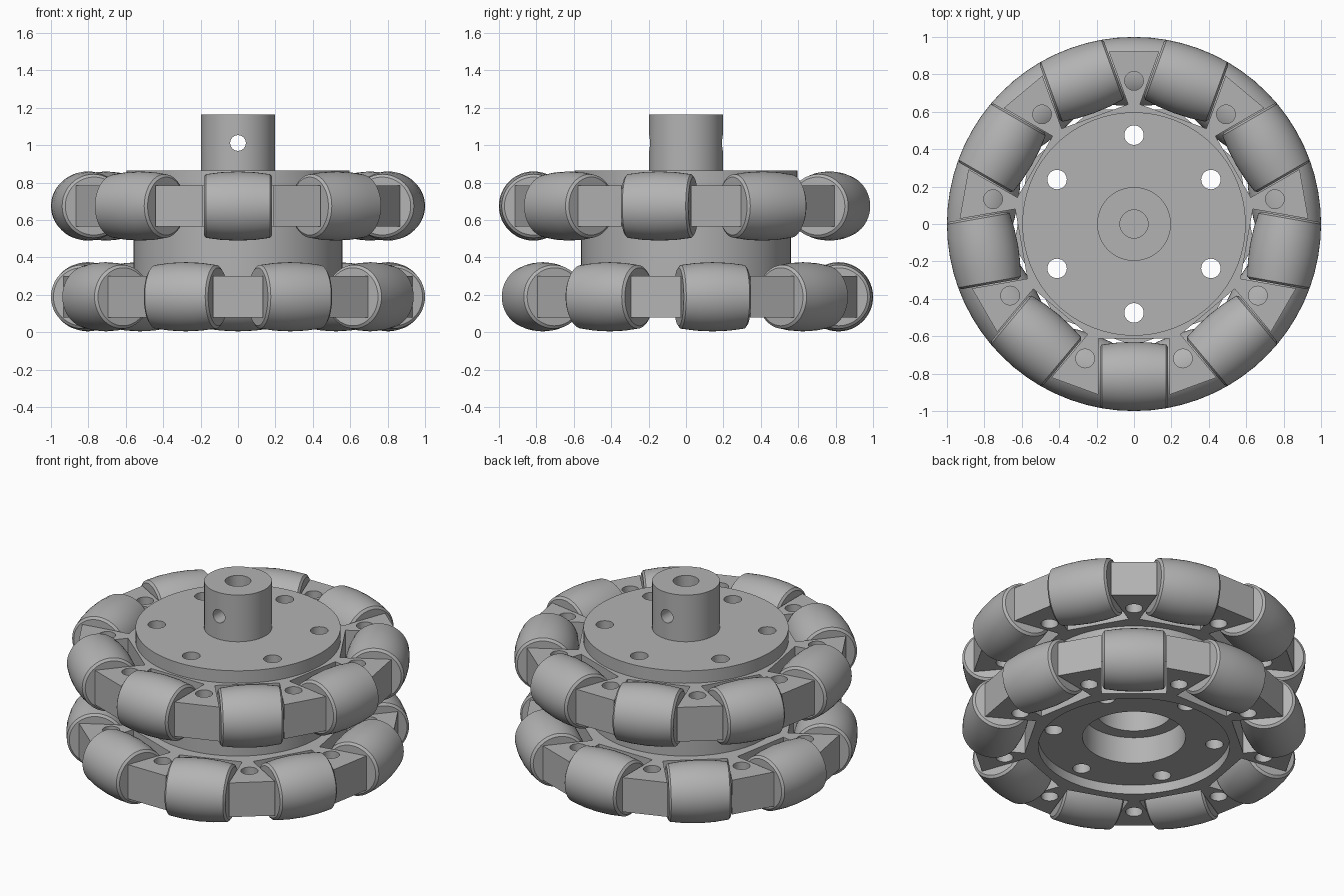
import bpy, bmesh
from math import radians, sin, cos, sqrt, pi
from mathutils import Matrix, Vector

cube = bpy.data.objects.get("Cube")
if cube:
    bpy.data.objects.remove(cube, do_unlink=True)

grey = bpy.data.materials.new("machined_grey")
grey.use_nodes = True
colour = (0.45, 0.45, 0.45, 1)
grey.diffuse_color = colour
grey.node_tree.nodes["Principled BSDF"].inputs["Base Color"].default_value = colour

ROLLERS = 9
STEP = 2 * pi / ROLLERS
AXIS_R = 0.815          # distance of roller axles from the centre
HALF = 0.183            # half length of a roller
ROWS = {"lower": (0.19, radians(90)), "upper": (0.675, radians(-90))}


def make_object(name, bm):
    bmesh.ops.recalc_face_normals(bm, faces=bm.faces)
    mesh = bpy.data.meshes.new(name)
    bm.to_mesh(mesh)
    bm.free()
    mesh.materials.append(grey)
    obj = bpy.data.objects.new(name, mesh)
    bpy.context.collection.objects.link(obj)
    return obj


def smooth(obj):
    bpy.ops.object.select_all(action='DESELECT')
    obj.select_set(True)
    bpy.context.view_layer.objects.active = obj
    bpy.ops.object.shade_smooth_by_angle(angle=radians(30))


def lathe(profile, steps):
    """Revolve (radius, height) points around z."""
    bm = bmesh.new()
    verts = [bm.verts.new((r, 0, z)) for r, z in profile]
    edges = [bm.edges.new(pair) for pair in zip(verts, verts[1:])]
    bmesh.ops.spin(bm, geom=verts + edges, cent=(0, 0, 0), axis=(0, 0, 1),
                   angle=2 * pi, steps=steps, use_merge=True)
    bmesh.ops.remove_doubles(bm, verts=bm.verts, dist=0.0002)
    return bm


def add_cylinder(bm, radius, depth, matrix, segments=32):
    bmesh.ops.create_cone(bm, cap_ends=True, segments=segments, radius1=radius,
                          radius2=radius, depth=depth, matrix=matrix)


def cut(obj, bm):
    """Subtract the cutter mesh and bake the result."""
    cutter = make_object("cutter", bm)
    cutter.hide_render = True
    mod = obj.modifiers.new("holes", 'BOOLEAN')
    mod.operation = 'DIFFERENCE'
    mod.solver = 'EXACT'
    mod.object = cutter
    bpy.ops.object.select_all(action='DESELECT')
    obj.select_set(True)
    bpy.context.view_layer.objects.active = obj
    bpy.ops.object.modifier_apply(modifier=mod.name)
    bpy.data.objects.remove(cutter, do_unlink=True)


def polar(radius, angle, z=0.0):
    return Vector((radius * cos(angle), radius * sin(angle), z))


# Hub: drum, top flange and shaft collar, with a stepped bore underneath
hub = make_object("hub", lathe([
    (0, 0.75), (0.22, 0.75), (0.22, 0.31), (0.30, 0.31), (0.30, 0.14),
    (0.56, 0.14), (0.56, 0.78), (0.597, 0.78), (0.597, 0.865), (0.197, 0.865),
    (0.197, 1.165), (0.075, 1.165), (0.075, 0.9), (0, 0.9)], 96))

# Bolt circle and the cross hole through the collar
holes = bmesh.new()
for k in range(6):
    add_cylinder(holes, 0.052, 1.0,
                 Matrix.Translation(polar(0.475, radians(90 + 60 * k), 0.5)))
add_cylinder(holes, 0.042, 0.6, Matrix.Translation((0, 0, 1.012)) @ Matrix.Rotation(pi / 2, 4, 'X'))
cut(hub, holes)
smooth(hub)


# Barrel profile that follows the wheel's outer circle, with softened ends
crown = [-0.172, -0.09, 0, 0.09, 0.172]
barrel = [(0, -HALF), (0.155, -HALF)]
barrel += [(sqrt(1 - x * x) - AXIS_R, x) for x in crown]
barrel += [(0.155, HALF), (0, HALF)]

for row, (height, start) in ROWS.items():
    # Spoked plate: tabs between straight-sided roller pockets
    bm = bmesh.new()
    outline = []
    pocket = HALF + 0.006
    for k in range(ROLLERS):
        turn = Matrix.Rotation(start + k * STEP, 4, 'Z')
        for x, y in ((0.913, -pocket), (0.612, -pocket), (0.612, pocket), (0.913, pocket)):
            outline.append(bm.verts.new(turn @ Vector((x, y, height - 0.11))))
    face = bm.faces.new(outline)
    extruded = bmesh.ops.extrude_face_region(bm, geom=[face])["geom"]
    bmesh.ops.translate(bm, vec=(0, 0, 0.22),
                        verts=[g for g in extruded if isinstance(g, bmesh.types.BMVert)])
    plate = make_object(row + "_spoked_plate", bm)

    # Central opening and one pin hole in each tab
    holes = bmesh.new()
    add_cylinder(holes, 0.557, 0.5, Matrix.Translation((0, 0, height)), 96)
    for k in range(ROLLERS):
        spot = polar(0.765, start + (k + 0.5) * STEP, height)
        add_cylinder(holes, 0.05, 0.5, Matrix.Translation(spot))
    cut(plate, holes)
    smooth(plate)

    # Rollers lying along the rim
    first = None
    for k in range(ROLLERS):
        name = f"{row}_roller_{k + 1}"
        if first is None:
            first = make_object(name, lathe(barrel, 48))
            smooth(first)
            roller = first
        else:
            roller = bpy.data.objects.new(name, first.data)
            bpy.context.collection.objects.link(roller)
        angle = start + k * STEP
        roller.matrix_world = (Matrix.Translation(polar(AXIS_R, angle, height))
                               @ Matrix.Rotation(angle, 4, 'Z')
                               @ Matrix.Rotation(pi / 2, 4, 'X'))
